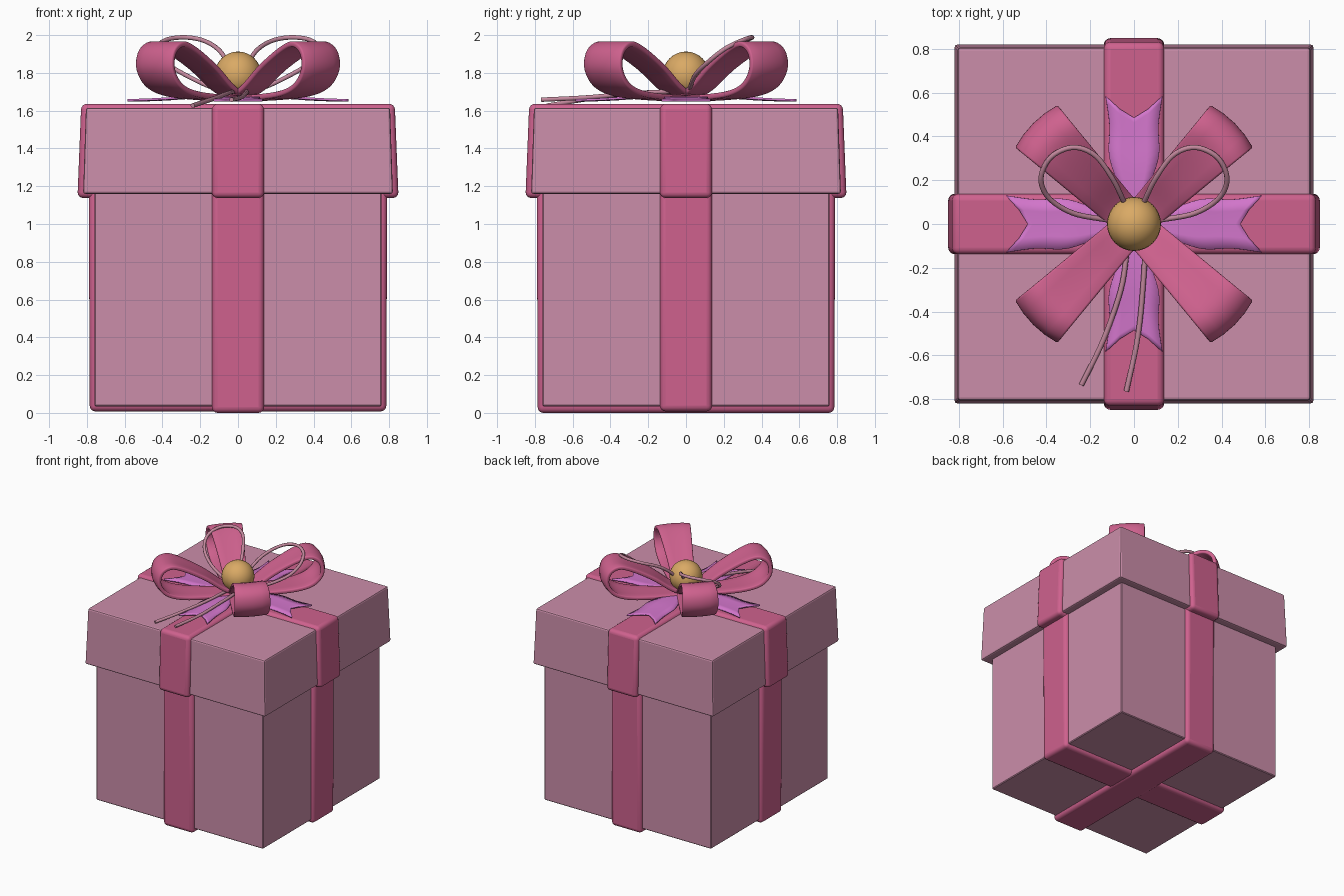
import bpy, bmesh, math
from mathutils import Vector, Matrix

if "Cube" in bpy.data.objects:
    bpy.data.objects.remove(bpy.data.objects["Cube"])


def material(name, rgb):
    m = bpy.data.materials.new(name)
    m.diffuse_color = (*rgb, 1)
    m.use_nodes = True
    m.node_tree.nodes["Principled BSDF"].inputs["Base Color"].default_value = m.diffuse_color
    return m


PAPER = material("paper", (0.60, 0.27, 0.40))
RIBBON = material("ribbon", (0.62, 0.12, 0.27))
PURPLE = material("purple", (0.65, 0.18, 0.60))
GOLD = material("gold", (0.70, 0.40, 0.13))
STRING = material("string", (0.55, 0.25, 0.34))


def add_object(name, verts, faces, mat, solid=0, bevel=0, segs=1, smooth=True):
    me = bpy.data.meshes.new(name)
    me.from_pydata([tuple(v) for v in verts], [], faces)
    bm = bmesh.new()
    bm.from_mesh(me)
    bmesh.ops.recalc_face_normals(bm, faces=bm.faces)
    bm.to_mesh(me)
    bm.free()
    me.materials.append(mat)
    ob = bpy.data.objects.new(name, me)
    bpy.context.collection.objects.link(ob)
    if solid:
        s = ob.modifiers.new("thickness", 'SOLIDIFY')
        s.thickness, s.offset = solid, 0
    if bevel:
        b = ob.modifiers.new("bevel", 'BEVEL')
        b.width, b.segments = bevel, segs
        b.limit_method, b.angle_limit = 'ANGLE', math.radians(40)
    if smooth:
        bpy.ops.object.select_all(action='DESELECT')
        ob.select_set(True)
        bpy.context.view_layer.objects.active = ob
        bpy.ops.object.shade_smooth_by_angle(angle=math.radians(40))
    return ob


def tapered_box(name, bot, top, z0, z1, mat, bevel, segs, smooth=False):
    """bot and top are (half x, half y)"""
    quad = [(-1, -1), (1, -1), (1, 1), (-1, 1)]
    v = [(a * h[0], b * h[1], z) for h, z in ((bot, z0), (top, z1)) for a, b in quad]
    f = [(3, 2, 1, 0), (4, 5, 6, 7)] + [(i, (i + 1) % 4, (i + 1) % 4 + 4, i + 4) for i in range(4)]
    return add_object(name, v, f, mat, bevel=bevel, segs=segs, smooth=smooth)


def spline(pts, n=6):
    """Catmull-Rom through the points"""
    p = [Vector(q) for q in pts]
    p = [2 * p[0] - p[1]] + p + [2 * p[-1] - p[-2]]
    out = []
    for a, b, c, d in zip(p, p[1:], p[2:], p[3:]):
        for k in range(n):
            t = k / n
            out.append(0.5 * (2 * b + (c - a) * t + (2 * a - 5 * b + 4 * c - d) * t * t
                              + (3 * b - a - 3 * c + d) * t ** 3))
    return out + [p[-2]]


# box and lid
tapered_box("box_body", (0.76, 0.76), (0.76, 0.76), 0.035, 1.2, PAPER, 0.006, 1)
tapered_box("box_lid", (0.82, 0.82), (0.805, 0.805), 1.16, 1.615, PAPER, 0.012, 2)

# ribbon bands around body and lid, both directions
for name, w in (("x", 0), ("y", 1)):
    def half(r):
        return (0.138, r) if w else (r, 0.138)
    tapered_box("body_ribbon_" + name, half(0.785), half(0.79), 0.008 - 0.008 * w, 1.2,
                RIBBON, 0.03, 4, True)
    tapered_box("lid_ribbon_" + name, half(0.85), half(0.83), 1.138, 1.636,
                RIBBON, 0.03, 4, True)

# four bow loops on the diagonals
profile = spline([(0.0, 0, 1.665), (0.2, 0, 1.67), (0.42, 0, 1.69), (0.55, 0, 1.735),
                  (0.613, 0, 1.82), (0.60, 0, 1.91), (0.53, 0, 1.952), (0.43, 0, 1.925),
                  (0.26, 0, 1.83), (0.11, 0, 1.72), (0.0, 0, 1.675)])
for i in range(4):
    rot = Matrix.Rotation(math.radians(45 + 90 * i), 3, 'Z')
    verts = []
    for p in profile:
        hw = 0.075 + 0.06 * max(p.x, 0) / 0.62
        for k in (-1, -0.5, 0, 0.5, 1):
            bow = 0.02 * (1 - k * k) * p.x / 0.62
            verts.append(rot @ Vector((p.x + bow, k * hw, p.z)))
    faces = [(5 * a + b, 5 * a + b + 1, 5 * a + b + 6, 5 * a + b + 5)
             for a in range(len(profile) - 1) for b in range(4)]
    add_object(f"bow_loop_{i + 1}", verts, faces, RIBBON, solid=0.03, bevel=0.009, segs=2)

# four purple swallow-tail ribbons
edge = spline([(0.0, 0.03, 1.66), (0.12, 0.05, 1.668), (0.3, 0.112, 1.668),
               (0.45, 0.112, 1.660), (0.585, 0.13, 1.655)], 5)
for i in range(4):
    rot = Matrix.Rotation(math.radians(90 * i), 3, 'Z')
    verts = []
    for p in edge:
        mid = p.x * 0.485 / 0.585
        for k in (-1, -0.5, 0, 0.5, 1):
            x = mid + (p.x - mid) * abs(k) ** 1.3
            verts.append(rot @ Vector((x, k * p.y, p.z)))
    faces = [(5 * a + b, 5 * a + b + 1, 5 * a + b + 6, 5 * a + b + 5)
             for a in range(len(edge) - 1) for b in range(4)]
    add_object(f"ribbon_tail_{i + 1}", verts, faces, PURPLE, solid=0.012)

# golden ball
bpy.ops.mesh.primitive_uv_sphere_add(segments=32, ring_count=16, radius=0.123, location=(0, 0, 1.79))
ball = bpy.context.object
ball.name = "ball"
ball.data.materials.append(GOLD)
bpy.ops.object.shade_smooth()


def cord(name, pts, r=0.012):
    cu = bpy.data.curves.new(name, 'CURVE')
    cu.dimensions = '3D'
    cu.bevel_depth, cu.bevel_resolution, cu.use_fill_caps = r, 3, True
    path = spline(pts)
    s = cu.splines.new('POLY')
    s.points.add(len(path) - 1)
    for q, p in zip(s.points, path):
        q.co = (*p, 1)
        s.use_smooth = True
    cu.materials.append(STRING)
    bpy.context.collection.objects.link(bpy.data.objects.new(name, cu))


# string loops (mirrored) and loose ends
loop = [(0, 0, 1.69), (0.13, 0.02, 1.72), (0.28, 0.05, 1.79), (0.39, 0.12, 1.86), (0.425, 0.21, 1.93),
        (0.38, 0.305, 1.975), (0.28, 0.35, 1.988), (0.18, 0.315, 1.97), (0.10, 0.21, 1.92),
        (0.05, 0.11, 1.84), (0, 0, 1.70)]
for name, s in (("right", 1), ("left", -1)):
    cord("string_loop_" + name, [(s * (x - 0.0), y, z) for x, y, z in loop])
cord("string_end_left", [(0, 0, 1.70), (-0.03, -0.12, 1.70), (-0.06, -0.3, 1.69),
                         (-0.14, -0.53, 1.66), (-0.24, -0.735, 1.627)])
cord("string_end_right", [(0, 0, 1.70), (0.045, -0.12, 1.70), (0.04, -0.3, 1.69),
                          (0.015, -0.53, 1.67), (-0.035, -0.765, 1.658)])
